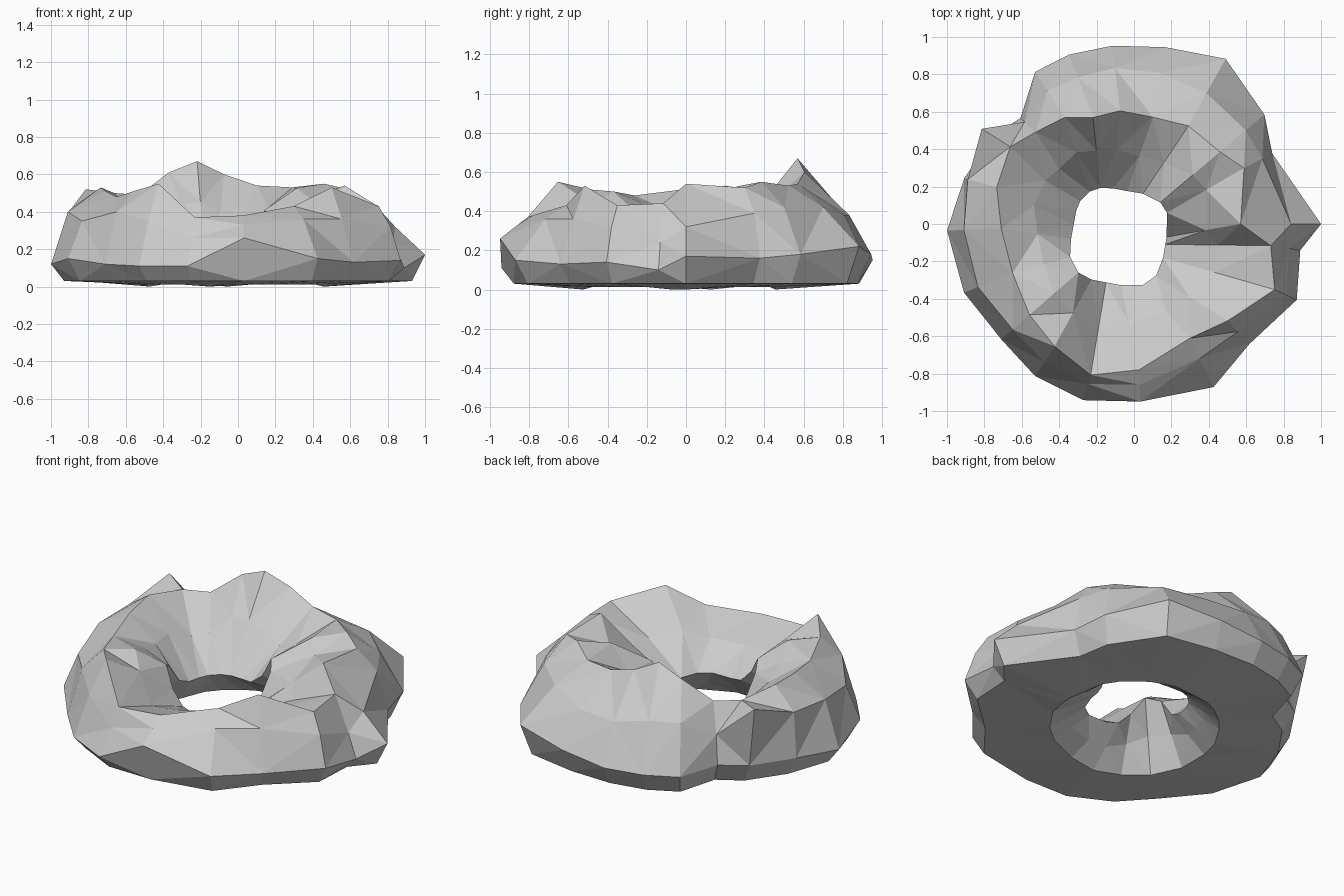
import bpy, bmesh, random
from math import radians, cos, sin, exp
from mathutils import Vector

if "Cube" in bpy.data.objects:
    bpy.data.objects.remove(bpy.data.objects["Cube"])

random.seed(4)

# Stations round the ring:
# angle, rim radius, rim z, shoulder radius, shoulder z, crest radius, crest z
stations = [
    (0, 1.00, .17, .84, .32, .57, .54),
    (27, .83, .16, .77, .39, .66, .52),
    (40, .91, .18, .78, .42, .60, .55),
    (61, 1.01, .22, .80, .42, .60, .53),
    (80, .96, .18, .82, .38, .58, .54),
    (97, .96, .15, .84, .38, .61, .60),
    (111, .97, .15, .84, .42, .61, .67),
    (123, .97, .15, .85, .42, .68, .61),
    (137, .83, .15, .80, .32, .72, .49),
    (148, .89, .15, .96, .52, .78, .50),
    (165, .94, .15, .92, .42, .76, .53),
    (182, 1.00, .12, .91, .40, .71, .51),
    (202, .98, .15, .90, .35, .70, .48),
    (221, .94, .12, .86, .40, .74, .51),
    (237, .97, .11, .88, .35, .78, .55),
    (254, .98, .11, .89, .26, .84, .37),
    (272, .95, .26, .86, .33, .78, .38),
    (296, .97, .15, .80, .36, .68, .43),
    (314, .89, .13, .80, .36, .72, .53),
    (335, .96, .14, .90, .32, .83, .43),
    (351, .90, .10, .84, .24, .74, .44),
]
hole = Vector((-.08, -.07, 0))


def polar(angle, r, z, centre=Vector()):
    return centre + Vector((r * cos(angle), r * sin(angle), z))


def bump(deg, middle, width):
    return exp(-((deg - middle) / width) ** 2)


# Lumpy ring: one closed section per station, joined by triangles
bm = bmesh.new()
rings = []
for i, (deg, ro, zo, rm, zm, rc, zc) in enumerate(stations):
    a = radians(deg)
    crest = polar(a, rc, zc)
    # slightly squared hole whose lip rises at two lobes
    lip_r = .27 + .02 * cos(4 * (a - radians(35)))
    lobes = bump(deg, 38, 22) + bump(deg, 215, 24)
    lip = polar(a, lip_r, .19 + .22 * lobes, hole)
    slope = crest.lerp(lip, random.uniform(.45, .55))
    slope.z += random.uniform(0, .03) + .03 * lobes
    # hollowed underside rising to the hole
    foot_r = .46 + .12 * bump(deg, 225, 50)
    foot_in = polar(a, foot_r, 0 if i % 5 == 0 else .012)
    under = foot_in.lerp(lip, .5)
    foot_out = polar(a, ro - .07, .03)
    section = [foot_out, polar(a, ro, zo), polar(a, rm, zm), crest,
               slope, lip, under, foot_in]
    rings.append([bm.verts.new(p) for p in section])

n, m = len(rings), len(rings[0])
for i in range(n):
    for j in range(m):
        a, b = rings[i][j], rings[(i + 1) % n][j]
        c, d = rings[(i + 1) % n][(j + 1) % m], rings[i][(j + 1) % m]
        # split each quad along its shorter diagonal
        if (a.co - c.co).length < (b.co - d.co).length:
            bm.faces.new((a, b, c))
            bm.faces.new((a, c, d))
        else:
            bm.faces.new((a, b, d))
            bm.faces.new((b, c, d))
bmesh.ops.recalc_face_normals(bm, faces=bm.faces)

mesh = bpy.data.meshes.new("lumpy_ring")
bm.to_mesh(mesh)
bm.free()
bpy.context.collection.objects.link(bpy.data.objects.new("lumpy_ring", mesh))
